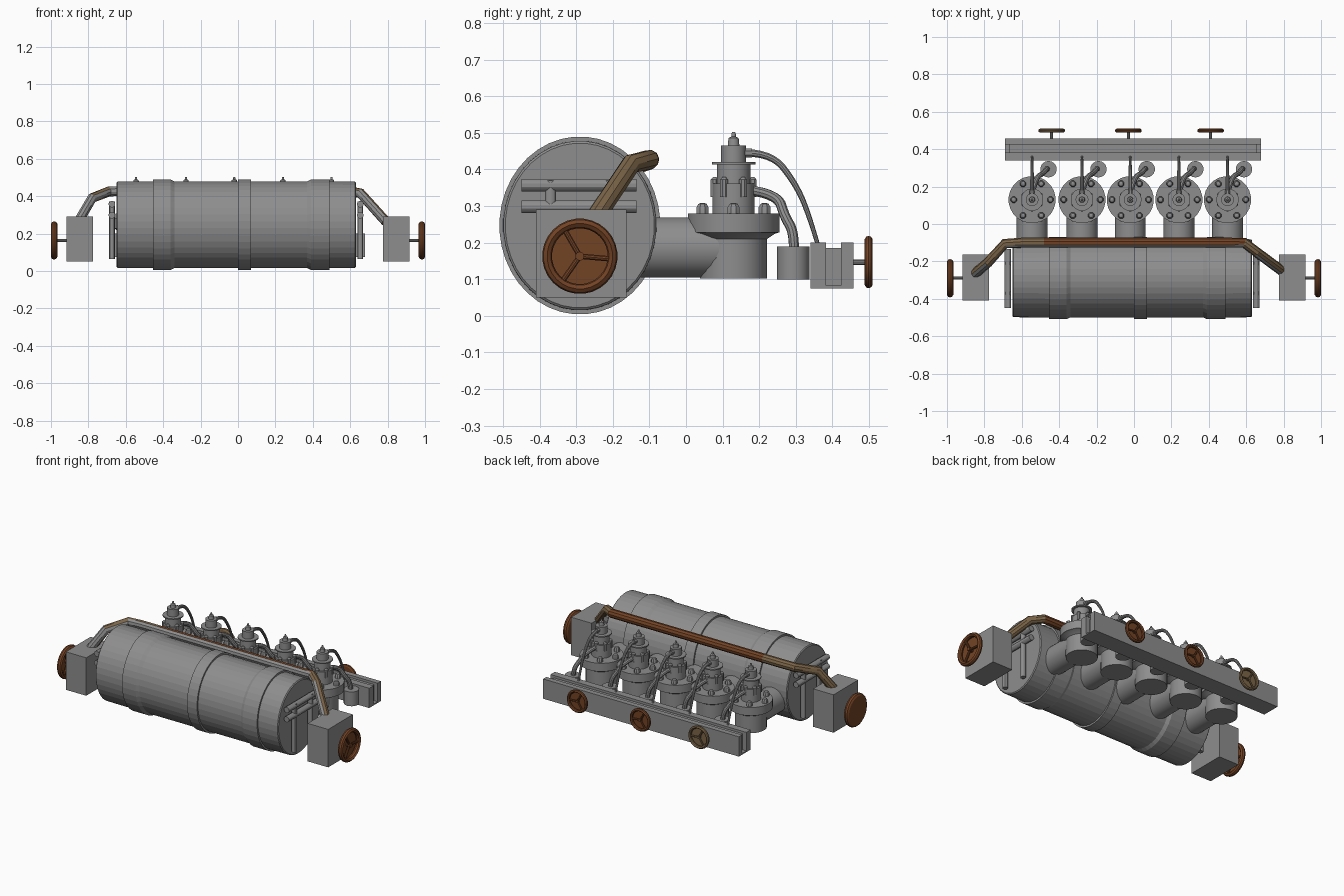
import bpy, bmesh, math
from mathutils import Vector, Matrix

if "Cube" in bpy.data.objects:
    bpy.data.objects.remove(bpy.data.objects["Cube"])


def material(name, col):
    m = bpy.data.materials.new(name)
    m.diffuse_color = (*col, 1)
    m.use_nodes = True
    m.node_tree.nodes["Principled BSDF"].inputs["Base Color"].default_value = m.diffuse_color
    return m


GREY = material("steel grey", (0.27, 0.27, 0.27))
RUST = material("rust", (0.17, 0.055, 0.018))
TAN = material("tarnished brass", (0.20, 0.13, 0.065))


def finish(name, bm, mat, smooth=True):
    bmesh.ops.recalc_face_normals(bm, faces=bm.faces)
    me = bpy.data.meshes.new(name)
    bm.to_mesh(me)
    bm.free()
    return place(name, me, mat, smooth)


def place(name, me, mat, smooth=True):
    ob = bpy.data.objects.new(name, me)
    bpy.context.collection.objects.link(ob)
    me.materials.clear()
    me.materials.append(mat)
    if smooth:
        bpy.ops.object.select_all(action='DESELECT')
        ob.select_set(True)
        bpy.context.view_layer.objects.active = ob
        bpy.ops.object.shade_smooth_by_angle(angle=math.radians(30))
    return ob


def box(name, x0, x1, y0, y1, z0, z1, mat=GREY):
    bm = bmesh.new()
    bmesh.ops.create_cube(bm, size=1)
    for v in bm.verts:
        v.co = Vector(((x0 + x1) / 2 + v.co.x * (x1 - x0),
                       (y0 + y1) / 2 + v.co.y * (y1 - y0),
                       (z0 + z1) / 2 + v.co.z * (z1 - z0)))
    return finish(name, bm, mat, False)


def lathe(name, profile, centre, axis='Z', sides=24, mat=GREY, squash=1.0, smooth=True):
    """Revolve (position, radius) points round an axis through centre."""
    bm = bmesh.new()
    rings = []
    for t, r in profile:
        ring = []
        for i in range(sides):
            a = 2 * math.pi * (i + 0.5) / sides
            c, s = r * math.cos(a), r * math.sin(a)
            p = {'X': (t, c * squash, s), 'Y': (c, t, s), 'Z': (c, s, t)}[axis]
            ring.append(bm.verts.new(Vector(p) + Vector(centre)))
        rings.append(ring)
    for a, b in zip(rings, rings[1:]):
        for i in range(sides):
            j = (i + 1) % sides
            bm.faces.new((a[i], a[j], b[j], b[i]))
    bm.faces.new(rings[0])
    bm.faces.new(rings[-1])
    return finish(name, bm, mat, smooth)


def tube(name, pts, r, mat=GREY, curved=False, end_scale=1.0):
    cu = bpy.data.curves.new(name, 'CURVE')
    cu.dimensions = '3D'
    cu.bevel_depth, cu.bevel_resolution, cu.use_fill_caps = r, 3, True
    sp = cu.splines.new('NURBS' if curved else 'POLY')
    sp.points.add(len(pts) - 1)
    for i, (p, q) in enumerate(zip(sp.points, pts)):
        p.co = (*q, 1)
        p.radius = 1 + (end_scale - 1) * i / (len(pts) - 1)
    if curved:
        sp.order_u, sp.use_endpoint_u, sp.resolution_u = 3, True, 5
    tmp = bpy.data.objects.new(name + "_path", cu)
    bpy.context.collection.objects.link(tmp)
    dg = bpy.context.evaluated_depsgraph_get()
    me = bpy.data.meshes.new_from_object(tmp.evaluated_get(dg))
    bpy.data.objects.remove(tmp)
    return place(name, me, mat)


def wheel(name, centre, radius, axis, thick, mat):
    """Hand wheel: oval rim, hub and three spokes."""
    cx, cy, cz = centre
    w = radius * 0.13
    prof = [(-thick, radius - w), (-thick * .6, radius - w * .25), (0, radius), (thick * .6, radius - w * .25),
            (thick, radius - w), (thick * .6, radius - 1.75 * w), (0, radius - 2 * w),
            (-thick * .6, radius - 1.75 * w), (-thick, radius - w)]
    lathe(name + "_rim", prof, centre, axis, 28, mat)
    lathe(name + "_hub", [(-thick, radius * .12), (thick * .8, radius * .12)], centre, axis, 10, mat)
    for k, deg in enumerate((120, -5, 235)):
        c, s = math.cos(math.radians(deg)) * radius * .85, math.sin(math.radians(deg)) * radius * .85
        end = (cx, cy + c, cz + s) if axis == 'X' else (cx + c, cy, cz + s)
        tube(f"{name}_spoke_{k}", [centre, end], radius * .075, mat)


# Main drum with three raised bands
lathe("drum", [(-.65, .225), (-.645, .231), (-.455, .232), (-.455, .243), (-.36, .243), (-.34, .232),
               (0, .232), (0, .243), (.07, .243), (.07, .232), (.37, .232), (.39, .243),
               (.49, .243), (.49, .232), (.625, .231), (.63, .225)],
      (0, -.29, .247), 'X', 40, squash=.905, smooth=False)

# Drum end bars, gear boxes and side hand wheels
for side, tag, end in ((1, "right", .63), (-1, "left", -.65)):
    xb = end + side * .024
    for k, z in enumerate((.357, .298)):
        lathe(f"{tag}_end_bar_{k}", [(-.45, .018), (-.135, .018)], (xb, 0, z), 'Y', 12)
    for k, y in enumerate((-.37, -.21)):
        lathe(f"{tag}_end_rod_{k}", [(.065, .016), (.37, .016)], (xb, y, 0), 'Z', 12)
    x0, x1 = sorted((side * .775, side * .918))
    box(f"{tag}_gear_box", x0, x1, -.41, -.163, .05, .29)
    tube(f"{tag}_wheel_shaft", [(side * .91, -.29, .163), (side * .985, -.29, .163)], .008)
    wheel(f"{tag}_hand_wheel", (side * .983, -.29, .163), .103, 'X', .017, RUST)

# Long pipe along the drum, dropping to both boxes
path = [(-.85, -.265, .27), (-.78, -.205, .39), (-.69, -.105, .425)]
path += [(x, -.10, .427) for x in (-.6, -.48, -.36, 0, .3, .5)]
path += [(.59, -.10, .427), (.655, -.15, .415), (.79, -.25, .265)]
pipe = tube("long_pipe", path, .027, TAN)
pipe.data.materials.append(RUST)
pipe.data.materials.append(GREY)
for f in pipe.data.polygons:
    if f.normal.y < -.45 and f.normal.z < .75:
        f.material_index = 2
    elif -.5 < f.center.x < .6:
        f.material_index = 1

# Rear manifold: two rails, recessed web and base plate
box("manifold_front_rail", -.69, .68, .34, .383, .075, .2)
box("manifold_rear_rail", -.69, .68, .424, .457, .075, .2)
box("manifold_web", -.665, .655, .383, .424, .075, .185)
box("manifold_base", -.69, .68, .383, .424, .075, .083)
for k, (x, m) in enumerate(((-.44, TAN), (-.03, RUST), (.41, RUST))):
    tube(f"manifold_shaft_{k}", [(x, .45, .147), (x, .5, .147)], .008)
    wheel(f"manifold_wheel_{k}", (x, .499, .147), .072, 'Y', .011, m)

# Five pump units
for n, x in enumerate((-.545, -.278, -.02, .24, .5)):
    c = (x, .13, 0)
    lathe(f"pump_{n}_duct", [(-.2, .083), (.13, .083)], (x, 0, .187), 'Y', 24)
    lathe(f"pump_{n}_body", [(.102, .092), (.21, .092), (.225, .115), (.228, .126), (.28, .126),
                             (.28, .058), (.362, .058), (.362, .046), (.413, .046), (.413, .06),
                             (.42, .06), (.42, .034), (.465, .034), (.465, .016), (.486, .014),
                             (.49, .006), (.497, .006), (.503, .004)], c, 'Z', 24)
    for k in range(6):
        a = k * math.pi / 3
        p = (x + .098 * math.cos(a), .13 + .098 * math.sin(a), 0)
        lathe(f"pump_{n}_bolt_{k}", [(.27, .018), (.296, .018), (.306, .012), (.309, .004)], p, 'Z', 8)
        p = (x + .052 * math.cos(a + .52), .13 + .052 * math.sin(a + .52), 0)
        lathe(f"pump_{n}_stud_{k}", [(.325, .012), (.372, .012), (.379, .005)], p, 'Z', 8)
    # cap outlet and the two hoses
    lathe(f"pump_{n}_outlet", [(.15, .014), (.18, .014)], (x, 0, .445), 'Y', 8)
    tube(f"pump_{n}_upper_hose", [(x, .165, .445), (x, .235, .445), (x, .30, .36), (x, .335, .28), (x, .363, .185)],
         .011, curved=True, end_scale=.55)
    tube(f"pump_{n}_lower_hose", [(x, .16, .345), (x + .02, .25, .335), (x + .06, .27, .27),
                                  (x + .078, .295, .23), (x + .082, .295, .18)], .014, curved=True)
    lathe(f"pump_{n}_side_cup", [(.1, .044), (.19, .044)], (x + .088, .293, 0), 'Z', 18)
